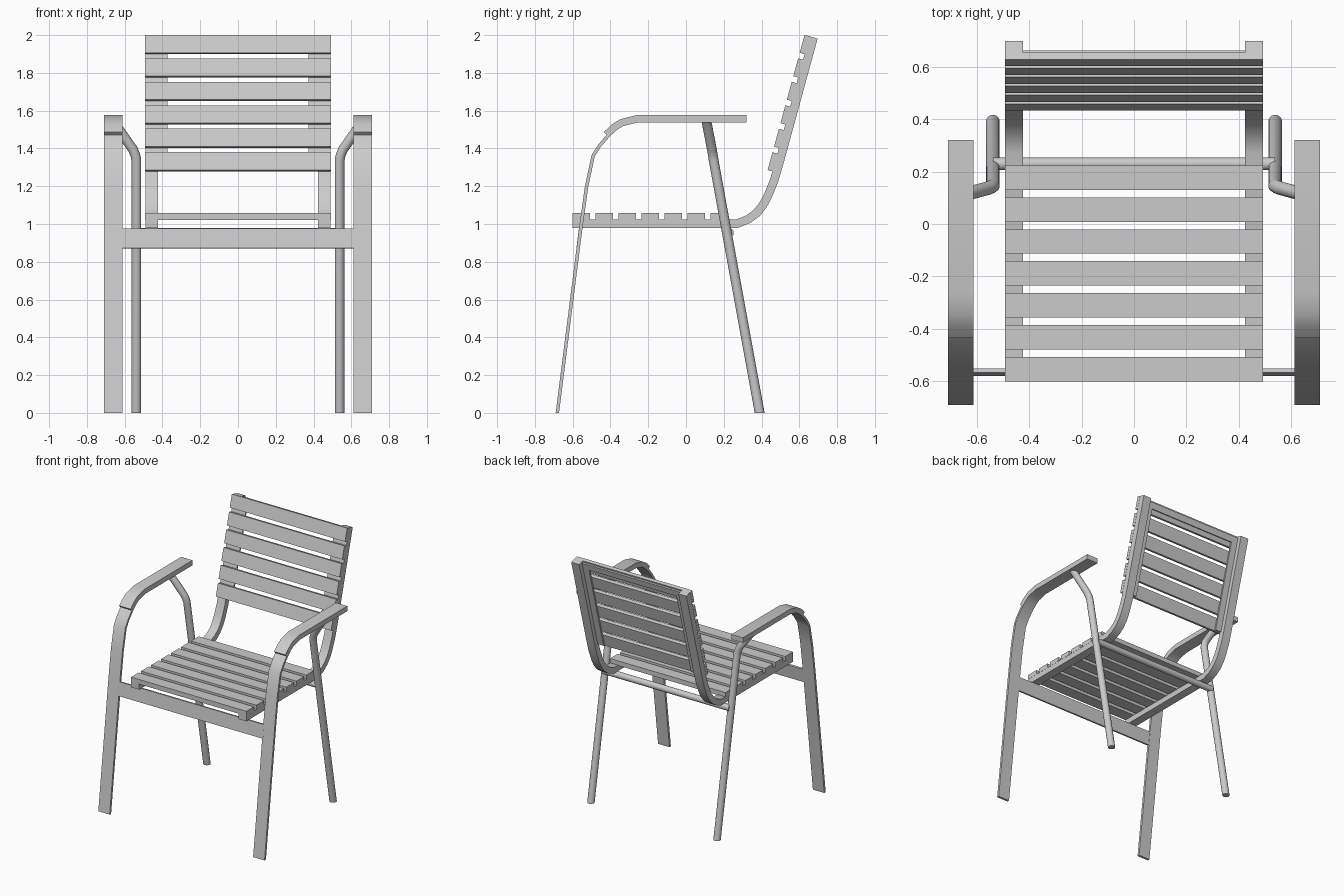
import bpy, bmesh, math
from mathutils import Vector

if "Cube" in bpy.data.objects:
    bpy.data.objects.remove(bpy.data.objects["Cube"])


def finish(name, bm, smooth):
    bmesh.ops.recalc_face_normals(bm, faces=bm.faces)
    mesh = bpy.data.meshes.new(name)
    bm.to_mesh(mesh)
    bm.free()
    ob = bpy.data.objects.new(name, mesh)
    bpy.context.collection.objects.link(ob)
    if smooth:
        bpy.ops.object.select_all(action='DESELECT')
        ob.select_set(True)
        bpy.context.view_layer.objects.active = ob
        bpy.ops.object.shade_smooth_by_angle(angle=math.radians(35))
    return ob


def ribbon(name, path, thick, x0, x1, smooth=False):
    """Flat bar: (y, z) path thickened to its left, spanning x0..x1."""
    pts = [Vector(p) for p in path]
    dirs = [(b - a).normalized() for a, b in zip(pts, pts[1:])]
    bm = bmesh.new()
    rings = []
    for i, p in enumerate(pts):
        da, db = dirs[max(i - 1, 0)], dirs[min(i, len(dirs) - 1)]
        na, nb = Vector((-da.y, da.x)), Vector((-db.y, db.x))
        q = p + (na + nb) * (thick / (1 + na.dot(nb)))
        rings.append([bm.verts.new((x, v.x, max(v.y, 0)))
                      for x, v in ((x0, p), (x1, p), (x1, q), (x0, q))])
    skin(bm, rings)
    return finish(name, bm, smooth)


def skin(bm, rings):
    n = len(rings[0])
    for a, b in zip(rings, rings[1:]):
        for k in range(n):
            bm.faces.new((a[k], a[(k + 1) % n], b[(k + 1) % n], b[k]))
    bm.faces.new(rings[0][::-1])
    bm.faces.new(rings[-1])


def tube(name, path, radius, end_normal=None, sides=20):
    """Round tube with mitred bends; end_normal sets the cut at both ends."""
    pts = [Vector(p) for p in path]
    dirs = [(b - a).normalized() for a, b in zip(pts, pts[1:])]
    u = dirs[0].orthogonal().normalized()
    w = dirs[0].cross(u)
    angles = [2 * math.pi * k / sides for k in range(sides)]
    ring = [pts[0] + radius * (math.cos(a) * u + math.sin(a) * w) for a in angles]
    bm = bmesh.new()
    rings = []
    for i, p in enumerate(pts):
        d = dirs[max(i - 1, 0)]
        if 0 < i < len(pts) - 1:
            n = dirs[i - 1] + dirs[i]
        else:
            n = Vector(end_normal) if end_normal else d
        ring = [v + d * ((p - v).dot(n) / d.dot(n)) for v in ring]
        rings.append([bm.verts.new(v) for v in ring])
    skin(bm, rings)
    return finish(name, bm, True)


# Side profiles as (y, z)
ARM = [(-0.69, 0), (-0.566, 0.98), (-0.535, 1.2), (-0.5, 1.365), (-0.465, 1.42),
       (-0.42, 1.472), (-0.38, 1.51), (-0.34, 1.535), (-0.26, 1.555), (0.32, 1.555)]
TOP = Vector((0.697, 1.982))
RAIL = [(-0.6, 0.98), (0.277, 0.98), (0.34, 1.005), (0.388, 1.04), (0.425, 1.085),
        (0.452, 1.135), (0.487, 1.22), (0.515, 1.316), tuple(TOP)]
RAIL_T = 0.045
back_dir = (TOP - Vector(RAIL[-2])).normalized()
back_nrm = Vector((-back_dir.y, back_dir.x))


def on_back(s, off):
    """Point a distance s down the backrest, off in front of its rear face."""
    return TOP - back_dir * s + back_nrm * off


for side, s in (("left", -1), ("right", 1)):
    # Flat front leg running into the arm, with its pad
    ribbon(f"front_leg_and_arm_{side}", ARM, -0.018, s * 0.612, s * 0.709, True)
    ribbon(f"arm_pad_{side}", ARM[5:], 0.021, s * 0.612, s * 0.709, True)
    # Round rear leg, bent outwards to the underside of the arm
    leg = [(0.538, 0.39, 0), (0.538, 0.146, 1.34), (0.544, 0.142, 1.365),
           (0.556, 0.137, 1.395), (0.658, 0.109, 1.54)]
    tube(f"rear_leg_{side}", [(s * x, y, z) for x, y, z in leg], 0.026, (0, 0, 1))
    # Bent rail carrying seat and back
    ribbon(f"seat_back_rail_{side}", RAIL, RAIL_T, s * 0.423, s * 0.491, True)
    # Thin strip behind the back slats
    ribbon(f"back_strip_{side}", [on_back(0.735, 0.033), on_back(0.012, 0.033)],
           RAIL_T - 0.033, s * 0.373, s * 0.423)

# Top strip behind the back slats
ribbon("back_strip_top", [on_back(0.06, 0.033), on_back(0.012, 0.033)],
       RAIL_T - 0.033, -0.373, 0.373)

# Crossbars
ribbon("front_crossbar", [(-0.58, 0.872), (-0.567, 0.976)], -0.016, -0.62, 0.62)
tube("rear_crossbar", [(-0.538, 0.229, 0.954), (0.538, 0.229, 0.954)], 0.024)

# Seat slats
for i in range(7):
    y = -0.6 + i * 0.1217
    ribbon(f"seat_slat_{i + 1}", [(y, 1.022), (y + 0.093, 1.022)], 0.036, -0.492, 0.492)

# Back slats
for i in range(6):
    t = i * 0.1287
    ribbon(f"back_slat_{i + 1}", [on_back(t + 0.098, RAIL_T), on_back(t, RAIL_T)],
           0.027, -0.492, 0.492)
